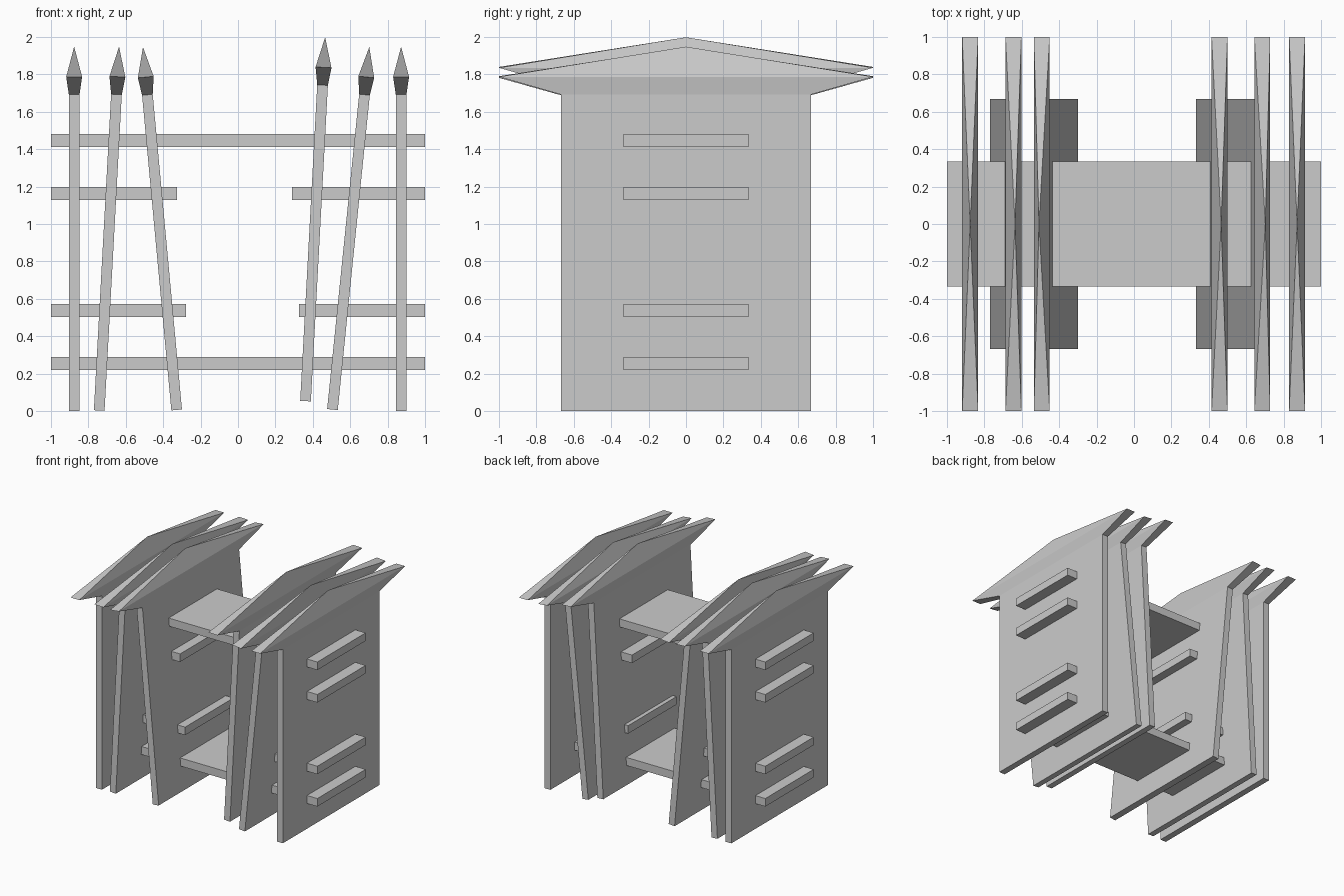
import bpy, bmesh
from math import atan2
from mathutils import Matrix

if "Cube" in bpy.data.objects:
    bpy.data.objects.remove(bpy.data.objects["Cube"])


def finish(bm, name):
    bmesh.ops.recalc_face_normals(bm, faces=bm.faces)
    mesh = bpy.data.meshes.new(name)
    bm.to_mesh(mesh)
    bm.free()
    obj = bpy.data.objects.new(name, mesh)
    bpy.context.collection.objects.link(obj)
    return obj


# Deep plank with a flared spear tip; leans from its foot towards its apex
def picket(name, foot, apex):
    bm = bmesh.new()
    rings = []
    for hx, hy, z in ((0.0285, 0.667, 0), (0.0285, 0.667, 1.692), (0.0425, 1.0, 1.787)):
        rings.append([bm.verts.new((sx * hx, sy * hy, z))
                      for sx, sy in ((-1, -1), (1, -1), (1, 1), (-1, 1))])
    tip = bm.verts.new((0, 0, 1.948))
    bm.faces.new(rings[0][::-1])
    for i in range(4):
        j = (i + 1) % 4
        for a, b in zip(rings, rings[1:]):
            bm.faces.new((a[i], a[j], b[j], b[i]))
        bm.faces.new((rings[2][i], rings[2][j], tip))
    lean = atan2(apex[0] - foot[0], apex[1] - foot[1])
    bm.transform(Matrix.Translation((foot[0], 0, foot[1])) @ Matrix.Rotation(lean, 4, 'Y'))
    return finish(bm, name)


# Horizontal rail between two x positions
def rail(name, x0, x1, z):
    bm = bmesh.new()
    bmesh.ops.create_cube(bm, size=1)
    bm.transform(Matrix.Translation(((x0 + x1) / 2, 0, z))
                 @ Matrix.Diagonal((x1 - x0, 0.667, 0.07, 1)))
    return finish(bm, name)


# Six pickets, outer ones upright
pickets = [
    ((-0.876, 0.0), (-0.876, 1.948)),
    ((-0.742, 0.003), (-0.636, 1.948)),
    ((-0.328, 0.006), (-0.508, 1.945)),
    ((0.361, 0.053), (0.466, 2.0)),
    ((0.505, 0.008), (0.702, 1.945)),
    ((0.872, 0.0), (0.872, 1.948)),
]
for n, (foot, apex) in enumerate(pickets, 1):
    picket(f"picket_{n}", foot, apex)

# Full rails and broken rails
rail("bottom_rail", -1, 1, 0.255)
rail("top_rail", -1, 1, 1.447)
rail("broken_lower_rail_left", -1, -0.277, 0.537)
rail("broken_lower_rail_right", 0.325, 1, 0.537)
rail("broken_upper_rail_left", -1, -0.326, 1.163)
rail("broken_upper_rail_right", 0.288, 1, 1.163)
